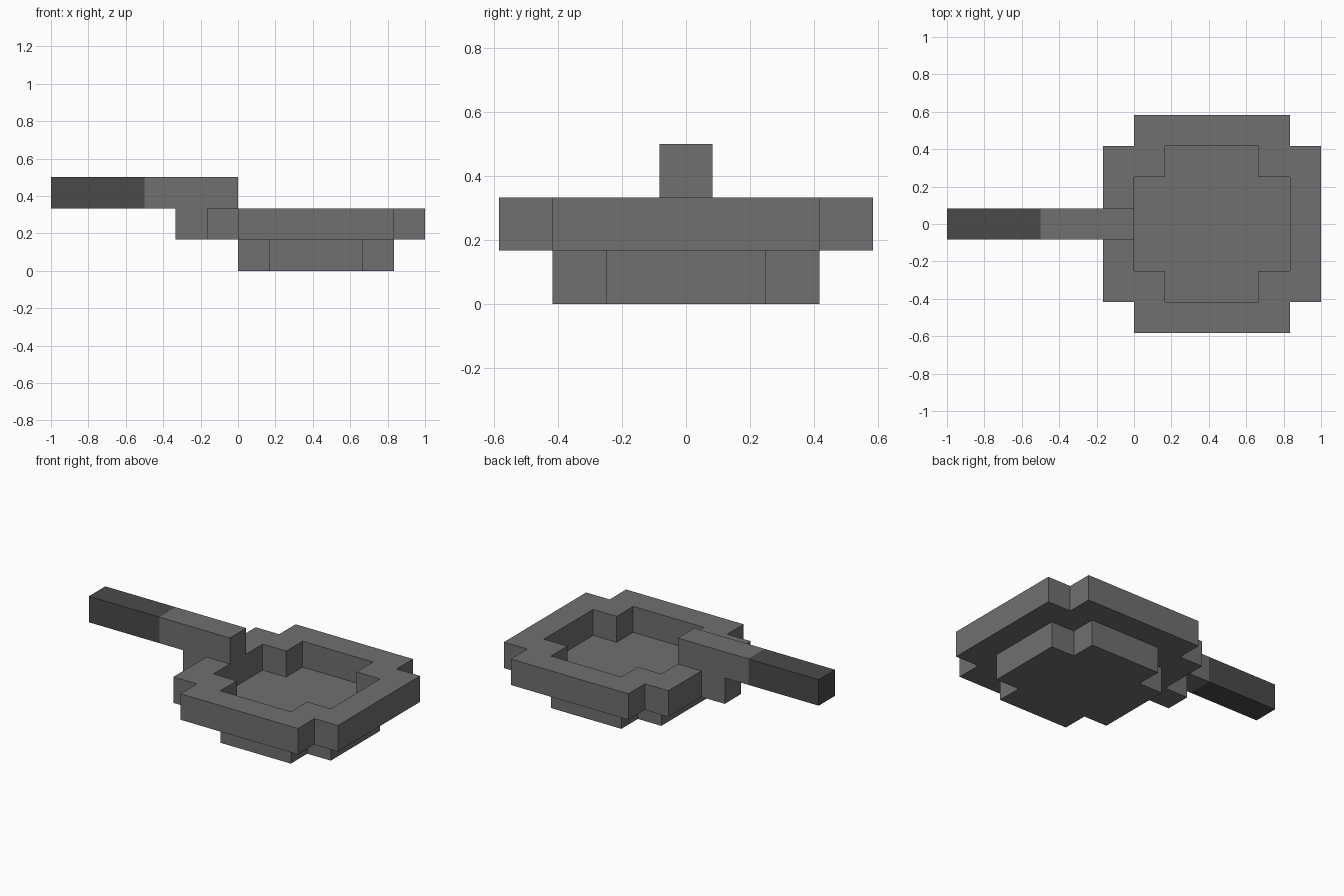
import bpy
import bmesh

if "Cube" in bpy.data.objects:
    bpy.data.objects.remove(bpy.data.objects["Cube"], do_unlink=True)

U = 1 / 6      # one block
PAN_X = 2.5    # pan centre, in blocks


def material(name, value):
    mat = bpy.data.materials.new(name)
    mat.use_nodes = True
    colour = (value, value, value, 1)
    mat.diffuse_color = colour
    bsdf = mat.node_tree.nodes["Principled BSDF"]
    bsdf.inputs["Base Color"].default_value = colour
    bsdf.inputs["Roughness"].default_value = 0.8
    return mat


iron = material("iron grey", 0.16)
dark = material("dark grip grey", 0.068)


def stepped_outline(long, short):
    """Counter-clockwise square with one notched step at each corner."""
    a, b = long, short
    quarter = [(a, -b), (a, b), (b, b)]
    points = []
    for _ in range(4):
        points += quarter
        quarter = [(-y, x) for x, y in quarter]
    return [(x + PAN_X, y) for x, y in points]


def finish(name, bm, mat):
    bmesh.ops.recalc_face_normals(bm, faces=bm.faces)
    bmesh.ops.scale(bm, vec=(U, U, U), verts=bm.verts)
    mesh = bpy.data.meshes.new(name)
    bm.to_mesh(mesh)
    bm.free()
    mesh.materials.append(mat)
    obj = bpy.data.objects.new(name, mesh)
    bpy.context.collection.objects.link(obj)
    return obj


def extrude(bm, faces, offset):
    result = bmesh.ops.extrude_face_region(bm, geom=faces)
    verts = [v for v in result["geom"] if isinstance(v, bmesh.types.BMVert)]
    bmesh.ops.translate(bm, vec=offset, verts=verts)


def prism(name, points, offset, mat):
    bm = bmesh.new()
    face = bm.faces.new([bm.verts.new(p) for p in points])
    extrude(bm, [face], offset)
    return finish(name, bm, mat)


# Pan base, whose top is the cooking floor
inner = stepped_outline(2.5, 1.5)
prism("pan_base", [(x, y, 0) for x, y in inner], (0, 0, 1), iron)

# Raised rim: a stepped ring one block wide
bm = bmesh.new()
outside = [bm.verts.new((x, y, 1)) for x, y in stepped_outline(3.5, 2.5)]
inside = [bm.verts.new((x, y, 1)) for x, y in inner]
ring = []
for i in range(12):
    j = (i + 1) % 12
    ring.append(bm.faces.new((outside[i], outside[j], inside[j], inside[i])))
extrude(bm, ring, (0, 0, 1))
finish("pan_rim", bm, iron)

# Handle arm with its stepped bracket behind the rim
arm = [(-3, 2), (-2, 2), (-2, 1), (-1, 1), (-1, 2), (0, 2), (0, 3), (-3, 3)]
prism("handle_arm", [(x, -0.5, z) for x, z in arm], (0, 1, 0), iron)

# Dark grip at the end of the handle
grip = [(-6, 2), (-3, 2), (-3, 3), (-6, 3)]
prism("handle_grip", [(x, -0.5, z) for x, z in grip], (0, 1, 0), dark)
